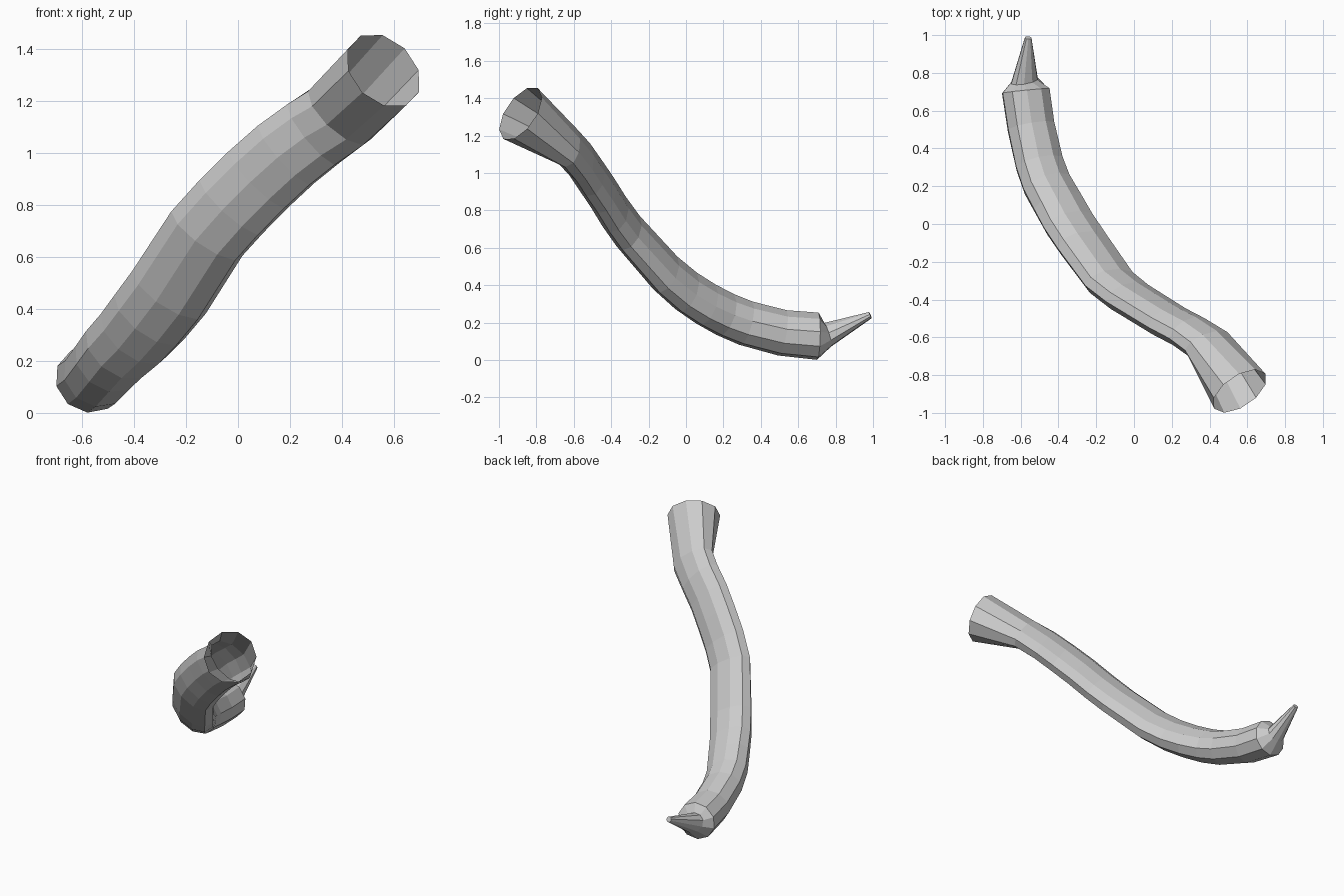
import bpy, bmesh, math
from mathutils import Vector

if "Cube" in bpy.data.objects:
    bpy.data.objects.remove(bpy.data.objects["Cube"])

SIDES = 10
PHASE = math.radians(10)
WIDE = Vector((0.84, 0, -0.54))   # direction of the broad side of the section

# centre x, y, z, broad radius, narrow radius
rings = [
    (0.56, -0.885, 1.318, 0.164, 0.164),
    (0.39, -0.635, 1.145, 0.157, 0.09),
    (0.29, -0.57, 1.075, 0.157, 0.085),
    (0.185, -0.515, 0.995, 0.16, 0.085),
    (0.08, -0.45, 0.90, 0.162, 0.085),
    (-0.025, -0.385, 0.795, 0.163, 0.086),
    (-0.12, -0.31, 0.69, 0.164, 0.088),
    (-0.265, -0.11, 0.465, 0.166, 0.095),
    (-0.34, 0.0, 0.37, 0.162, 0.1),
    (-0.40, 0.105, 0.30, 0.155, 0.105),
    (-0.46, 0.21, 0.243, 0.147, 0.11),
    (-0.50, 0.32, 0.197, 0.14, 0.115),
    (-0.545, 0.515, 0.145, 0.134, 0.12),
    (-0.573, 0.705, 0.127, 0.134, 0.124),
]
tail = [
    (-0.58, 0.758, 0.135, 0.078, 0.062),
    (-0.56, 0.986, 0.24, 0.018, 0.018),
]
allrings = rings + tail


def tangent(i):
    a = Vector(allrings[max(i - 1, 0)][:3])
    b = Vector(allrings[min(i + 1, len(allrings) - 1)][:3])
    if i == len(rings) - 1:            # last full ring faces straight back
        return Vector((0.1, -1, 0.03)).normalized()
    if i == len(rings):                # spike base tilts slightly
        return Vector((0.12, -0.96, -0.27)).normalized()
    return (a - b).normalized()


# Curved open tube with flared mouth and pointed end
bm = bmesh.new()
loops = []
for i, (x, y, z, ra, rb) in enumerate(allrings):
    t = tangent(i)
    e1 = (WIDE - t * WIDE.dot(t)).normalized()
    e2 = t.cross(e1)
    loop = []
    for k in range(SIDES):
        ang = PHASE + 2 * math.pi * k / SIDES
        p = Vector((x, y, z)) + e1 * ra * math.cos(ang) + e2 * rb * math.sin(ang)
        loop.append(bm.verts.new(p))
    loops.append(loop)
for lo, hi in zip(loops, loops[1:]):
    for k in range(SIDES):
        n = (k + 1) % SIDES
        bm.faces.new((lo[k], hi[k], hi[n], lo[n]))
bm.faces.new(loops[-1][::-1])
bm.normal_update()

mesh = bpy.data.meshes.new("curved_horn")
bm.to_mesh(mesh)
bm.free()
horn = bpy.data.objects.new("curved_horn", mesh)
bpy.context.collection.objects.link(horn)
